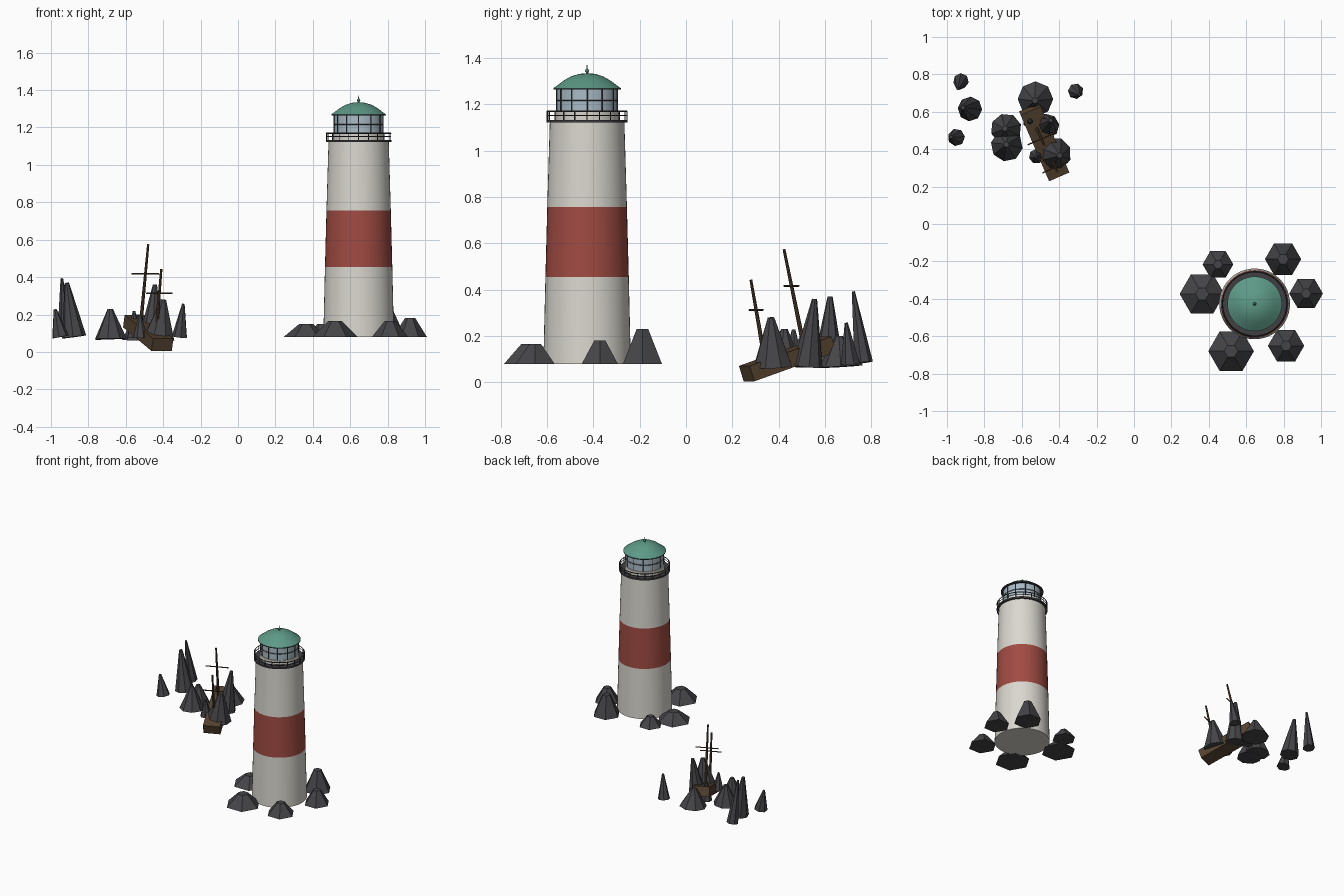
import bpy, bmesh, math
from mathutils import Vector, Matrix

if "Cube" in bpy.data.objects:
    bpy.data.objects.remove(bpy.data.objects["Cube"])

def mat(name, rgb):
    m = bpy.data.materials.new(name)
    m.diffuse_color = (*rgb, 1)
    m.use_nodes = True
    m.node_tree.nodes["Principled BSDF"].inputs["Base Color"].default_value = m.diffuse_color
    return m

WHITE = mat("whitewash", (.70, .68, .62))
RED = mat("red_paint", (.35, .07, .055))
GREEN = mat("copper_green", (.11, .32, .24))
GLASS = mat("lantern_glass", (.40, .50, .57))
IRON = mat("dark_iron", (.05, .05, .055))
ROCK = mat("rock", (.06, .06, .067))
WOOD = mat("wet_wood", (.09, .055, .03))

def finish(name, bm, material, smooth=False):
    bmesh.ops.recalc_face_normals(bm, faces=bm.faces[:])
    me = bpy.data.meshes.new(name)
    bm.to_mesh(me)
    bm.free()
    ob = bpy.data.objects.new(name, me)
    bpy.context.collection.objects.link(ob)
    me.materials.append(material)
    if smooth:
        bpy.context.view_layer.objects.active = ob
        bpy.ops.object.select_all(action='DESELECT')
        ob.select_set(True)
        bpy.ops.object.shade_smooth_by_angle(angle=math.radians(30))
    return ob

def add_cone(bm, a, b, r1, r2, sides, spin=0.0):
    """Cone or rod running from point a to point b."""
    a, b = Vector(a), Vector(b)
    d = b - a
    m = (Matrix.Translation((a + b) / 2) @ Vector((0, 0, 1)).rotation_difference(d).to_matrix().to_4x4()
         @ Matrix.Rotation(spin, 4, 'Z'))
    bmesh.ops.create_cone(bm, cap_ends=True, segments=sides, radius1=r1, radius2=r2,
                          depth=d.length, matrix=m)

CX, CY = .645, -.427

def lathe(name, profile, material, steps=48, smooth=True):
    """Spin an (r, z) profile around the tower axis."""
    bm = bmesh.new()
    vs = [bm.verts.new((CX + r, CY, z)) for r, z in profile]
    es = [bm.edges.new(p) for p in zip(vs, vs[1:])]
    bmesh.ops.spin(bm, geom=vs + es, cent=(CX, CY, 0), axis=(0, 0, 1),
                   angle=2 * math.pi, steps=steps)
    bmesh.ops.remove_doubles(bm, verts=bm.verts[:], dist=1e-5)
    return finish(name, bm, material, smooth)

def ring(name, r, z, t, material):
    lathe(name, [(r + t, z), (r, z + t), (r - t, z), (r, z - t), (r + t, z)], material)

def posts(name, count, r, z0, z1, t, material):
    bm = bmesh.new()
    for i in range(count):
        a = 2 * math.pi * i / count
        x, y = CX + r * math.cos(a), CY + r * math.sin(a)
        add_cone(bm, (x, y, z0), (x, y, z1), t, t, 6)
    finish(name, bm, material)

# Tapered tower in three painted sections
lathe("tower_lower", [(0, .08), (.189, .08), (.180, .455)], WHITE)
lathe("tower_red_band", [(.180, .455), (.172, .757)], RED)
lathe("tower_upper", [(.172, .757), (.161, 1.125), (0, 1.125)], WHITE)

# Gallery deck with railing
lathe("gallery_deck", [(0, 1.122), (.175, 1.122), (.175, 1.134), (0, 1.134)], IRON)
ring("rail_middle", .172, 1.152, .0025, IRON)
ring("rail_top", .172, 1.17, .0035, IRON)
posts("rail_posts", 20, .172, 1.13, 1.17, .0025, IRON)

# Lantern room
lathe("lantern_base", [(0, 1.13), (.136, 1.13), (.136, 1.168), (0, 1.168)], WHITE)
lathe("lantern_glass", [(.130, 1.165), (.130, 1.268)], GLASS)
posts("lantern_mullions", 12, .131, 1.165, 1.268, .003, IRON)
ring("lantern_bar", .131, 1.217, .0025, IRON)

# Domed roof and finial
lathe("roof_eave", [(0, 1.264), (.146, 1.264), (.146, 1.27), (0, 1.27)], IRON)
lathe("roof_dome", [(.146, 1.27), (.125, 1.285), (.10, 1.304), (.07, 1.321),
                    (.035, 1.332), (0, 1.335)], GREEN)
lathe("finial", [(.006, 1.33), (.005, 1.338), (.009, 1.345), (.006, 1.352),
                 (.003, 1.354), (.0015, 1.37), (0, 1.37)], GREEN, 12)

# Squat six-sided boulders around the tower: x, y, radius, top
for i, (x, y, r, top) in enumerate([
        (.364, -.374, .12, .15), (.519, -.68, .122, .165), (.813, -.651, .097, .165),
        (.92, -.372, .09, .182), (.797, -.188, .097, .23), (.449, -.216, .082, .15)]):
    bm = bmesh.new()
    add_cone(bm, (x, y, .08), (x, y, top), r, r * .3, 6, math.pi / 6)
    # points of the hexagon face front and back
    finish(f"boulder_{i + 1}", bm, ROCK)

# Leaning rock pinnacles round the wreck: base, tip, radius
for i, (a, b, r) in enumerate([
        ((-.527, .668, .068), (-.53, .66, .20), .095),
        ((-.684, .508, .068), (-.69, .51, .21), .083),
        ((-.68, .42, .07), (-.683, .425, .23), .086),
        ((-.465, .524, .07), (-.444, .555, .36), .066),
        ((-.422, .375, .07), (-.398, .367, .28), .088),
        ((-.877, .615, .08), (-.915, .622, .37), .066),
        ((-.925, .765, .085), (-.942, .722, .393), .042),
        ((-.95, .463, .08), (-.978, .465, .228), .047),
        ((-.312, .71, .08), (-.292, .692, .257), .042),
        ((-.522, .362, .075), (-.524, .358, .20), .04),
        ((-.556, .55, .075), (-.556, .55, .22), .04)]):
    bm = bmesh.new()
    add_cone(bm, a, b, r, r * .17, 8 if r > .06 else 7, .3 * i)
    finish(f"pinnacle_{i + 1}", bm, ROCK)

# Wrecked hull: a tilted box with one end down
low, high = Vector((-.404, .262, .038)), Vector((-.556, .615, .165))
axis = (high - low).normalized()
side = Vector((0, 0, 1)).cross(axis).normalized()
up = axis.cross(side)
frame = Matrix((side, axis, up)).transposed().to_4x4()
bm = bmesh.new()
bmesh.ops.create_cube(bm, size=1, matrix=Matrix.Translation((low + high) / 2) @ frame
                      @ Matrix.Diagonal((.118, (high - low).length, .07, 1)))
finish("wreck_hull", bm, WOOD)

# Two leaning masts, each with a yard across
for name, foot, tip, yard_z, half in [
        ("main", (-.52, .51, .15), (-.48, .423, .575), .417, .08),
        ("fore", (-.438, .34, .10), (-.41, .28, .443), .313, .075)]:
    foot, tip = Vector(foot), Vector(tip)
    bm = bmesh.new()
    add_cone(bm, foot, tip, .010, .006, 8)
    finish(name + "_mast", bm, WOOD)
    c = foot.lerp(tip, (yard_z - foot.z) / (tip.z - foot.z))
    bm = bmesh.new()
    add_cone(bm, c - side * half, c + side * half, .004, .004, 6)
    finish(name + "_yard", bm, WOOD)
